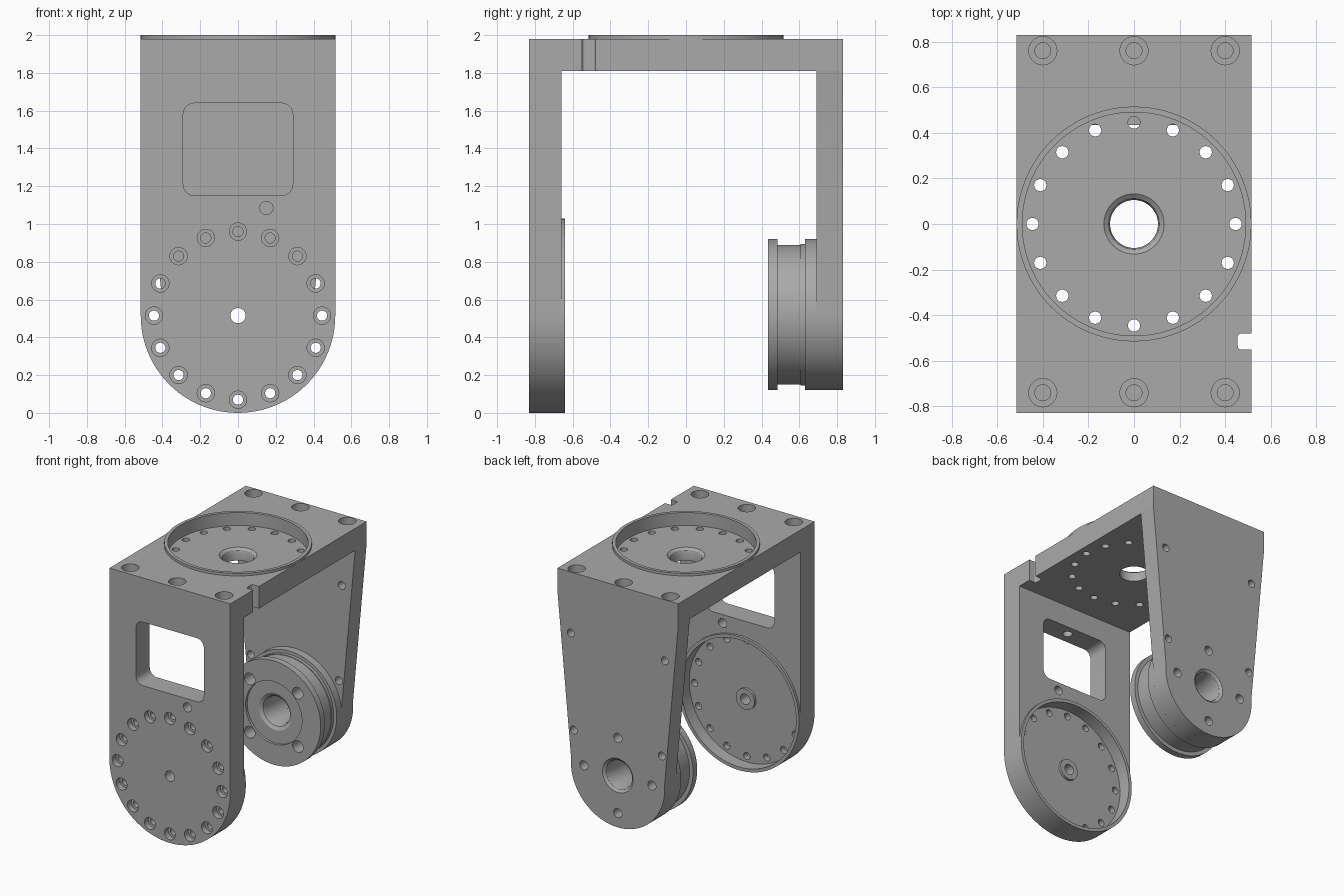
import bpy, bmesh
from math import sin, cos, pi, radians

cube = bpy.data.objects.get("Cube")
if cube:
    bpy.data.objects.remove(cube)

grey = bpy.data.materials.new("machined grey")
grey.use_nodes = True
GREY = (0.4, 0.4, 0.4, 1)
grey.diffuse_color = GREY
bsdf = next(n for n in grey.node_tree.nodes if n.type == 'BSDF_PRINCIPLED')
bsdf.inputs["Base Color"].default_value = GREY


def place(axis, u, v, h):
    """Map flat coordinates plus a height along the axis to space."""
    return (u, h, v) if axis == 'Y' else (u, v, h)


def skin(bm, rings, closed):
    """Join matching rings of vertices; cap both ends unless closed."""
    count = len(rings)
    for i in range(count if closed else count - 1):
        a, b = rings[i], rings[(i + 1) % count]
        for k in range(len(a)):
            n = (k + 1) % len(a)
            bm.faces.new((a[k], a[n], b[n], b[k]))
    if not closed:
        bm.faces.new(rings[0])
        bm.faces.new(rings[-1])


def lathe(bm, axis, u, v, profile, closed=False, seg=64):
    """Turn (radius, height) points about an axis through (u, v)."""
    angles = [2 * pi * k / seg for k in range(seg)]
    skin(bm, [[bm.verts.new(place(axis, u + r * cos(t), v + r * sin(t), h)) for t in angles]
              for r, h in profile], closed)


def prism(bm, axis, outline, h0, h1):
    skin(bm, [[bm.verts.new(place(axis, u, v, h)) for u, v in outline] for h in (h0, h1)], False)


def arc(cu, cv, r, a0, a1, n):
    return [(cu + r * cos(radians(a0 + (a1 - a0) * k / n)),
             cv + r * sin(radians(a0 + (a1 - a0) * k / n))) for k in range(n + 1)]


def rounded_box(u0, u1, v0, v1, r):
    corners = ((u1 - r, v1 - r), (u0 + r, v1 - r), (u0 + r, v0 + r), (u1 - r, v0 + r))
    return [p for i, (cu, cv) in enumerate(corners)
            for p in arc(cu, cv, r, 90 * i, 90 * i + 90, 6)]


def make(name, bm):
    bmesh.ops.recalc_face_normals(bm, faces=bm.faces)
    mesh = bpy.data.meshes.new(name)
    bm.to_mesh(mesh)
    bm.free()
    mesh.materials.append(grey)
    ob = bpy.data.objects.new(name, mesh)
    bpy.context.collection.objects.link(ob)
    return ob


def cut(ob, bm):
    """Subtract the cutter mesh, then discard it."""
    cutter = make("cutter", bm)
    cutter.hide_render = True
    mod = ob.modifiers.new("cut", 'BOOLEAN')
    mod.operation, mod.solver, mod.object = 'DIFFERENCE', 'EXACT', cutter
    bpy.context.view_layer.update()
    result = bpy.data.meshes.new_from_object(ob.evaluated_get(bpy.context.evaluated_depsgraph_get()))
    ob.modifiers.clear()
    ob.data = result
    bpy.data.objects.remove(cutter)


BOLT_RING = [(0.445 * cos(k * pi / 8), 0.445 * sin(k * pi / 8)) for k in range(16)]
AXLE_Z = 0.515
SCREW_X = (-0.4, 0, 0.4)


def screw_holes(y):
    """Counterbored holes running down through the top plate into a leg."""
    bm = bmesh.new()
    for x in SCREW_X:
        lathe(bm, 'Z', x, y, [(0.035, 1.6), (0.035, 1.88), (0.062, 1.88), (0.062, 2.1)], seg=24)
    return bm


# Front leg: round-ended plate with window, bearing recess and bolt holes
bm = bmesh.new()
prism(bm, 'Y', arc(0, AXLE_Z, 0.515, 180, 360, 48) + [(0.515, 1.81), (-0.515, 1.81)], -0.83, -0.66)
front_leg = make("front_leg", bm)

bm = bmesh.new()
lathe(bm, 'Y', 0, AXLE_Z, [(0.04, -0.9), (0.04, -0.72), (0.08, -0.72), (0.08, -0.74),
                           (0.49, -0.74), (0.49, -0.6)], seg=96)
prism(bm, 'Y', rounded_box(-0.29, 0.29, 1.15, 1.64, 0.06), -0.9, -0.6)
lathe(bm, 'Y', 0.15, 1.085, [(0.035, -0.9), (0.035, -0.6)], seg=24)
cut(front_leg, bm)

bm = bmesh.new()
for u, v in BOLT_RING:
    lathe(bm, 'Y', u, AXLE_Z + v, [(0.046, -0.9), (0.046, -0.785), (0.027, -0.785), (0.027, -0.7)], seg=20)
cut(front_leg, bm)
cut(front_leg, screw_holes(-0.74))

# Raised lips round the two bearing recesses
for name, axis, v, h in (("front_leg_lip", 'Y', AXLE_Z, -0.66), ("top_lip", 'Z', 0, 1.98)):
    bm = bmesh.new()
    lathe(bm, axis, 0, v, [(0.49, h), (0.515, h), (0.515, h + 0.02), (0.49, h + 0.02)], True, 96)
    make(name, bm)

# Top plate: recess, flared centre hole, bolt ring, screw holes and edge notch
bm = bmesh.new()
prism(bm, 'Z', [(-0.515, -0.83), (0.515, -0.83), (0.515, 0.83), (-0.515, 0.83)], 1.81, 1.98)
top_plate = make("top_plate", bm)

bm = bmesh.new()
lathe(bm, 'Z', 0, 0, [(0.105, 1.7), (0.105, 1.865), (0.112, 1.885), (0.132, 1.9),
                      (0.49, 1.9), (0.49, 2.1)], seg=96)
prism(bm, 'Z', rounded_box(0.455, 0.6, -0.55, -0.48, 0.015), 1.7, 2.1)
cut(top_plate, bm)

bm = bmesh.new()
for u, v in BOLT_RING:
    lathe(bm, 'Z', u, v, [(0.027, 1.7), (0.027, 1.95)], seg=20)
cut(top_plate, bm)
for y in (-0.74, 0.76):
    cut(top_plate, screw_holes(y))

# Back leg: tapered round-ended plate
bm = bmesh.new()
prism(bm, 'Y', arc(0, 0.52, 0.4, 175, 365, 48) + [(0.515, 1.81), (-0.515, 1.81)], 0.69, 0.83)
back_leg = make("back_leg", bm)

bm = bmesh.new()
lathe(bm, 'Y', 0, 0.52, [(0.105, 0.6), (0.105, 0.79), (0.112, 0.815), (0.13, 0.83), (0.13, 0.9)])
for k in range(4):
    lathe(bm, 'Y', 0.29 * cos(k * pi / 2), 0.52 + 0.29 * sin(k * pi / 2),
          [(0.035, 0.6), (0.035, 0.9)], seg=24)
for side in (-1, 1):
    for x, z in ((0.4, 1.51), (0.375, 0.77)):
        lathe(bm, 'Y', side * x, z, [(0.03, 0.6), (0.03, 0.9)], seg=24)
cut(back_leg, bm)
cut(back_leg, screw_holes(0.76))

# Flanged hub on the inside of the back leg
bm = bmesh.new()
lathe(bm, 'Y', 0, 0.52, [(0.105, 0.69), (0.4, 0.69), (0.4, 0.63), (0.375, 0.63), (0.375, 0.605),
                         (0.37, 0.605), (0.37, 0.485), (0.4, 0.485), (0.4, 0.435), (0.24, 0.435),
                         (0.24, 0.455), (0.14, 0.455), (0.115, 0.47), (0.105, 0.5)], True, 96)
hub = make("hub", bm)
bm = bmesh.new()
for k in range(4):
    a = pi / 4 + k * pi / 2
    lathe(bm, 'Y', 0.29 * cos(a), 0.52 + 0.29 * sin(a), [(0.045, 0.4), (0.045, 0.55)], seg=24)
cut(hub, bm)

# Smooth the round walls, keep machined edges sharp
bpy.ops.object.select_all(action='DESELECT')
for ob in bpy.context.collection.objects:
    if ob.type == 'MESH' and grey.name in ob.data.materials:
        ob.select_set(True)
        bpy.context.view_layer.objects.active = ob
bpy.ops.object.shade_smooth_by_angle(angle=radians(30))
